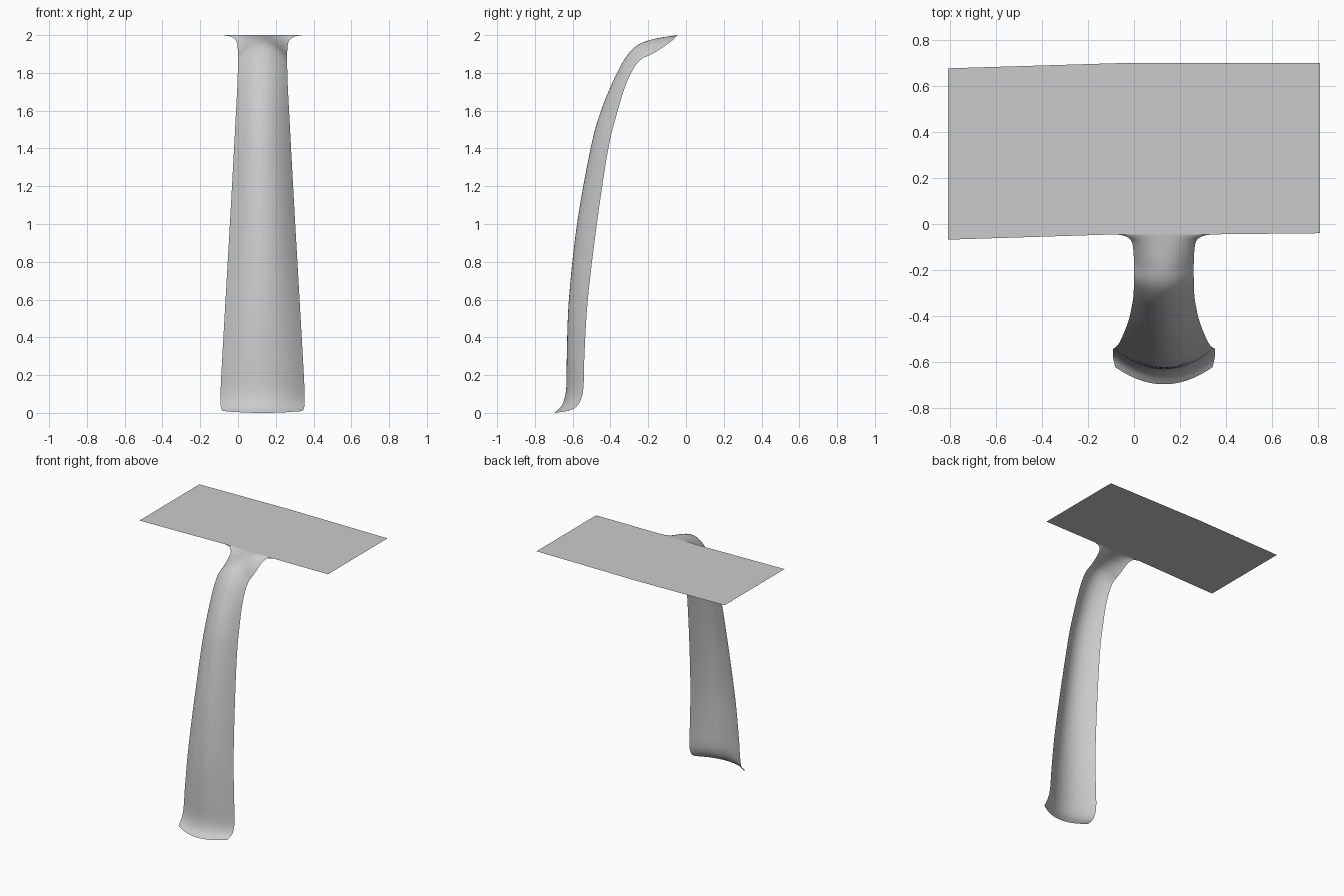
import bpy

CX = 0.13      # leg centre line in x
COLS = 24      # faces across the leg
STEPS = 5      # smooth steps between profile rows


def make_object(name, verts, faces, smooth=False):
    mesh = bpy.data.meshes.new(name)
    mesh.from_pydata(verts, [], faces)
    mesh.polygons.foreach_set("use_smooth", [smooth] * len(faces))
    mesh.update()
    obj = bpy.data.objects.new(name, mesh)
    bpy.context.collection.objects.link(obj)
    return obj


def spline(rows, steps):
    """Catmull-Rom interpolation through rows of values."""
    out = []
    for i in range(len(rows) - 1):
        p0, p1 = rows[max(i - 1, 0)], rows[i]
        p2, p3 = rows[i + 1], rows[min(i + 2, len(rows) - 1)]
        for s in range(steps):
            t = s / steps
            out.append([0.5 * (2 * b + (c - a) * t + (2 * a - 5 * b + 4 * c - d) * t ** 2
                               + (3 * b - a - 3 * c + d) * t ** 3)
                        for a, b, c, d in zip(p0, p1, p2, p3)])
    return out + [list(rows[-1])]


# Flat top sheet, its left end skewed slightly forward
make_object("top_sheet", [
    (-0.81, -0.068, 2), (-0.08, -0.045, 2), (0.34, -0.045, 2), (0.81, -0.04, 2),
    (0.81, 0.70, 2), (-0.05, 0.70, 2), (-0.81, 0.677, 2)], [range(7)])

# Bowed leg: centre y, centre z, edge y, edge z, half width
leg_rows = [
    (-0.045, 2.000, -0.045, 2.000, 0.210),
    (-0.060, 1.998, -0.055, 1.990, 0.163),
    (-0.100, 1.992, -0.085, 1.962, 0.137),
    (-0.180, 1.977, -0.170, 1.905, 0.130),
    (-0.260, 1.945, -0.240, 1.870, 0.130),
    (-0.320, 1.880, -0.285, 1.810, 0.131),
    (-0.375, 1.780, -0.325, 1.720, 0.134),
    (-0.450, 1.600, -0.370, 1.570, 0.142),
    (-0.505, 1.400, -0.415, 1.380, 0.152),
    (-0.577, 1.000, -0.472, 1.000, 0.173),
    (-0.620, 0.600, -0.520, 0.600, 0.196),
    (-0.631, 0.300, -0.538, 0.300, 0.213),
    (-0.633, 0.150, -0.542, 0.150, 0.221),
    (-0.642, 0.080, -0.553, 0.080, 0.222),
    (-0.662, 0.033, -0.580, 0.033, 0.221),
    (-0.697, 0.000, -0.622, 0.010, 0.212),
]
verts = []
for yc, zc, ye, ze, hw in spline(leg_rows, STEPS):
    for j in range(COLS + 1):
        u = 2 * j / COLS - 1
        verts.append((CX + hw * u, yc + (ye - yc) * u * u, zc + (ze - zc) * u * u))
n = COLS + 1
faces = [(i * n + j, (i + 1) * n + j, (i + 1) * n + j + 1, i * n + j + 1)
         for i in range(len(verts) // n - 1) for j in range(COLS)]
make_object("curved_leg", verts, faces, True)
